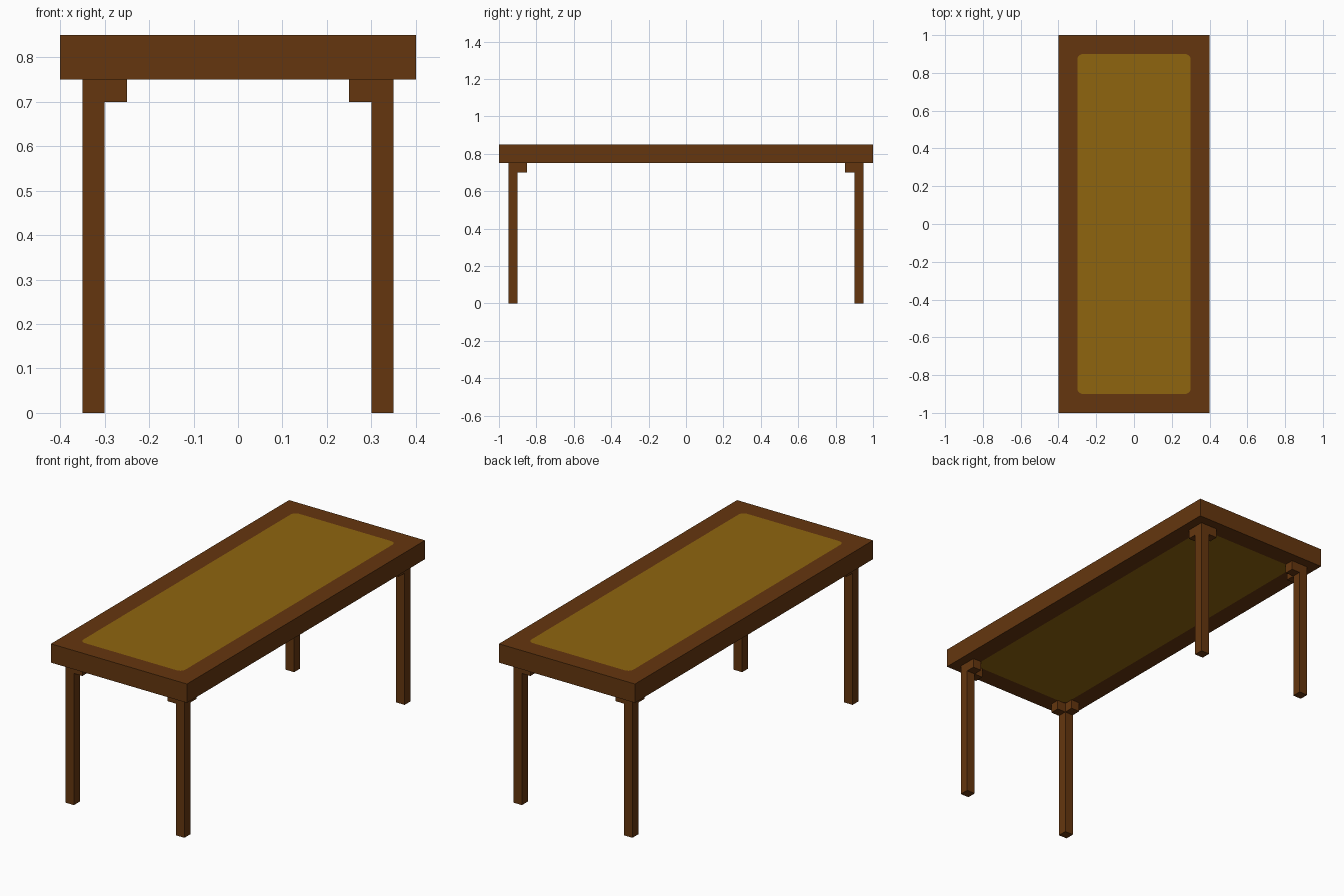
import bpy, bmesh, math

cube = bpy.data.objects.get("Cube")
if cube:
    bpy.data.objects.remove(cube, do_unlink=True)


def material(name, rgb):
    m = bpy.data.materials.new(name)
    m.use_nodes = True
    m.diffuse_color = (*rgb, 1)
    m.node_tree.nodes["Principled BSDF"].inputs["Base Color"].default_value = (*rgb, 1)
    return m


WOOD = material("brown wood", (0.130, 0.037, 0.0048))
INLAY = material("golden inlay", (0.275, 0.130, 0.0048))

Z_UNDER, Z_TOP = 0.75, 0.85


def finish(bm, name, mat):
    bmesh.ops.recalc_face_normals(bm, faces=bm.faces)
    mesh = bpy.data.meshes.new(name)
    bm.to_mesh(mesh)
    bm.free()
    mesh.materials.append(mat)
    ob = bpy.data.objects.new(name, mesh)
    bpy.context.collection.objects.link(ob)
    return ob


def slab(name, outlines, mat):
    """Fill nested outlines at the underside and extrude up to the top."""
    bm = bmesh.new()
    edges = []
    for pts in outlines:
        vs = [bm.verts.new((x, y, Z_UNDER)) for x, y in pts]
        edges += [bm.edges.new((v, vs[i - 1])) for i, v in enumerate(vs)]
    bmesh.ops.triangle_fill(bm, edges=edges, use_beauty=True)
    ext = bmesh.ops.extrude_face_region(bm, geom=bm.faces[:], use_keep_orig=True)
    for v in ext["geom"]:
        if isinstance(v, bmesh.types.BMVert):
            v.co.z = Z_TOP
    return finish(bm, name, mat)


def rounded_rect(hx, hy, r, steps=5):
    pts = []
    for k, (sx, sy) in enumerate([(1, 1), (-1, 1), (-1, -1), (1, -1)]):
        for i in range(steps + 1):
            a = (k + i / steps) * math.pi / 2
            pts.append((sx * (hx - r) + r * math.cos(a), sy * (hy - r) + r * math.sin(a)))
    return pts


def box(name, lo, hi, mat):
    bm = bmesh.new()
    bmesh.ops.create_cube(bm, size=1)
    for v in bm.verts:
        v.co = [(a + b) / 2 + c * (b - a) for a, b, c in zip(lo, hi, v.co)]
    return finish(bm, name, mat)


# Table top: wooden border around a flush inlay that shows above and below
inner = rounded_rect(0.3, 0.9, 0.03)
slab("top_frame", [[(0.4, 1), (-0.4, 1), (-0.4, -1), (0.4, -1)], inner], WOOD)
slab("top_inlay", [inner], INLAY)

# Legs, each with two corner blocks pointing inward
for sx, side in ((1, "left"), (-1, "right")):
    for sy, end in ((-1, "front"), (1, "back")):
        for part, x, y, z in (("leg", (0.30, 0.35), (0.90, 0.95), 0.0),
                              ("cross_block", (0.25, 0.30), (0.90, 0.95), 0.70),
                              ("long_block", (0.30, 0.35), (0.85, 0.90), 0.70)):
            xs = sorted(sx * v for v in x)
            ys = sorted(sy * v for v in y)
            box(f"{end}_{side}_{part}", (xs[0], ys[0], z), (xs[1], ys[1], Z_UNDER), WOOD)
